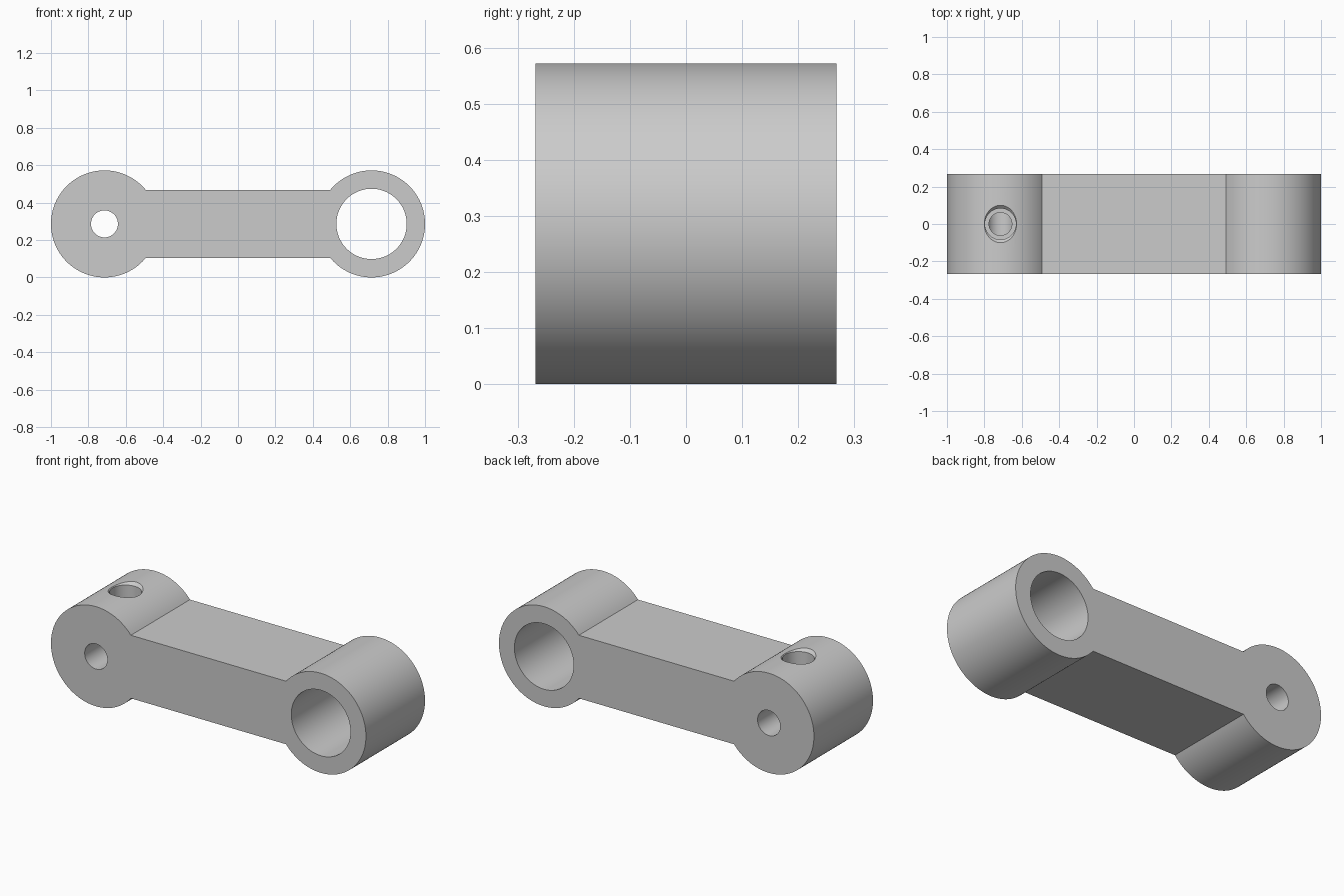
import bpy
import bmesh
from math import sin, cos, asin, pi, radians

cube = bpy.data.objects.get("Cube")
if cube:
    bpy.data.objects.remove(cube, do_unlink=True)

END_X, MID_Z = 0.714, 0.286      # boss centres
BOSS_R, BAR_HALF = 0.286, 0.181  # boss radius, half the bar height
HALF_DEPTH = 0.268
SEGMENTS = 96

grey = bpy.data.materials.new("plain grey")
grey.use_nodes = True
colour = (0.6, 0.6, 0.6, 1)
grey.diffuse_color = colour
grey.node_tree.nodes["Principled BSDF"].inputs["Base Color"].default_value = colour


def make_object(name, bm):
    bmesh.ops.recalc_face_normals(bm, faces=bm.faces)
    mesh = bpy.data.meshes.new(name)
    bm.to_mesh(mesh)
    bm.free()
    mesh.materials.append(grey)
    obj = bpy.data.objects.new(name, mesh)
    bpy.context.collection.objects.link(obj)
    return obj


def loft(name, rings):
    """Closed solid through a list of matching point rings."""
    bm = bmesh.new()
    loops = [[bm.verts.new(p) for p in ring] for ring in rings]
    for a, b in zip(loops, loops[1:]):
        for i in range(len(a)):
            j = (i + 1) % len(a)
            bm.faces.new((a[i], a[j], b[j], b[i]))
    bm.faces.new(loops[0])
    bm.faces.new(loops[-1])
    return make_object(name, bm)


def arc(cx, start, end, steps):
    angles = [start + (end - start) * i / steps for i in range(steps + 1)]
    return [(cx + BOSS_R * cos(a), MID_Z + BOSS_R * sin(a)) for a in angles]


def bore_cutter(name, x, radius):
    turns = [2 * pi * i / SEGMENTS for i in range(SEGMENTS)]
    return loft(name, [[(x + radius * cos(a), y, MID_Z + radius * sin(a)) for a in turns]
                       for y in (-0.4, 0.4)])


# Link arm: two round bosses joined by a straight bar
join = asin(BAR_HALF / BOSS_R)
outline = arc(END_X, join - pi, pi - join, SEGMENTS) + arc(-END_X, join, 2 * pi - join, SEGMENTS)
arm = loft("link_arm", [[(x, y, z) for x, z in outline] for y in (-HALF_DEPTH, HALF_DEPTH)])

# Stepped and chamfered screw hole, from the top down to the small bore
screw_profile = [(0.061, 0.30), (0.061, 0.40), (0.083, 0.40), (0.083, 0.555), (0.148, 0.62)]
turns = [2 * pi * i / 64 for i in range(64)]
screw_cutter = loft("screw_hole_cutter",
                    [[(-END_X + r * cos(a), r * sin(a), z) for a in turns]
                     for r, z in screw_profile])

# Cut the bores and the screw hole
cutters = [bore_cutter("large_bore_cutter", END_X, 0.188),
           bore_cutter("small_bore_cutter", -END_X, 0.072),
           screw_cutter]
bpy.ops.object.select_all(action="DESELECT")
bpy.context.view_layer.objects.active = arm
arm.select_set(True)
for cutter in cutters:
    cutter.hide_render = True
    cut = arm.modifiers.new(cutter.name, "BOOLEAN")
    cut.operation = "DIFFERENCE"
    cut.solver = "EXACT"
    cut.object = cutter
    bpy.ops.object.modifier_apply(modifier=cut.name)
    bpy.data.objects.remove(cutter, do_unlink=True)

bpy.ops.object.shade_smooth_by_angle(angle=radians(25))
